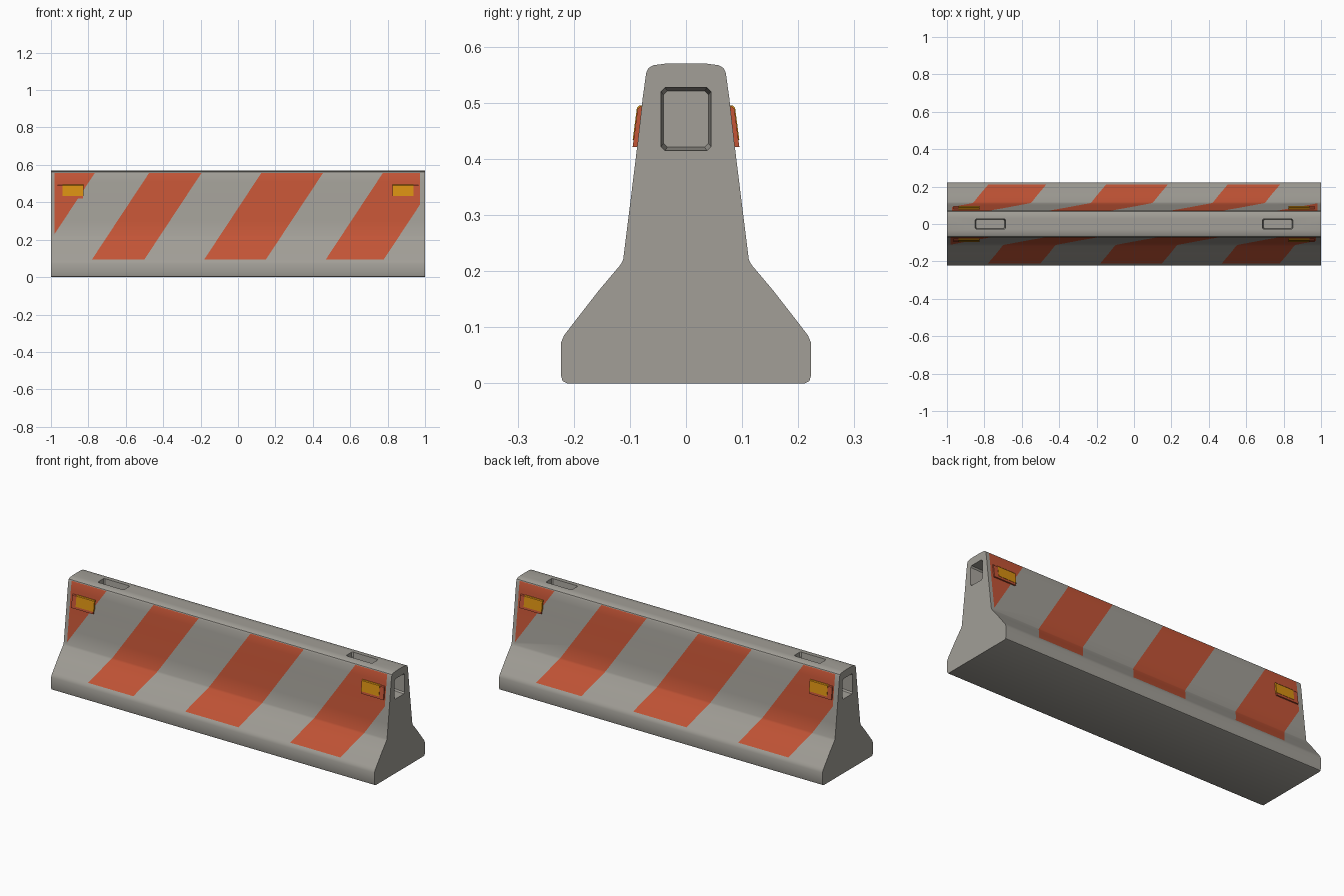
import bpy, bmesh
from mathutils import Vector

if "Cube" in bpy.data.objects:
    bpy.data.objects.remove(bpy.data.objects["Cube"])


def material(name, rgb):
    m = bpy.data.materials.new(name)
    m.diffuse_color = (*rgb, 1)
    m.use_nodes = True
    m.node_tree.nodes["Principled BSDF"].inputs["Base Color"].default_value = m.diffuse_color
    return m


CONCRETE = material("concrete_grey", (0.36, 0.345, 0.31))
ORANGE = material("stripe_orange", (0.55, 0.09, 0.037))
AMBER = material("reflector_amber", (0.68, 0.275, 0.006))


def loft(name, ring_a, ring_b, mats=()):
    """Closed solid between two matching rings of points."""
    bm = bmesh.new()
    a = [bm.verts.new(p) for p in ring_a]
    b = [bm.verts.new(p) for p in ring_b]
    bm.faces.new(a)
    bm.faces.new(b)
    for i in range(len(a)):
        j = (i + 1) % len(a)
        bm.faces.new((a[i], a[j], b[j], b[i]))
    bmesh.ops.recalc_face_normals(bm, faces=bm.faces[:])
    me = bpy.data.meshes.new(name)
    bm.to_mesh(me)
    bm.free()
    ob = bpy.data.objects.new(name, me)
    bpy.context.collection.objects.link(ob)
    for m in mats:
        me.materials.append(m)
    return ob


def activate(ob):
    bpy.ops.object.select_all(action='DESELECT')
    ob.select_set(True)
    bpy.context.view_layer.objects.active = ob


# Barrier body: mirrored half profile (y, z) swept along x
half = [(0.212, 0.0), (0.22, 0.004), (0.223, 0.015), (0.223, 0.072), (0.217, 0.086),
        (0.19, 0.121), (0.155, 0.166), (0.117, 0.211), (0.112, 0.22), (0.102, 0.3),
        (0.086, 0.43), (0.077, 0.51), (0.071, 0.553), (0.067, 0.562), (0.058, 0.567), (0.035, 0.57)]
profile = half + [(-y, z) for y, z in reversed(half)]
body = loft("barrier_body", [(-1, y, z) for y, z in profile],
            [(1, y, z) for y, z in profile], (CONCRETE, ORANGE))


# Recesses: end sockets and lifting pockets, with a slight draft
def rect(a, b, c):
    """Rectangle a x b with clipped corners c, centred on the origin."""
    return [(a - c, -b), (a, -b + c), (a, b - c), (a - c, b),
            (c - a, b), (-a, b - c), (-a, c - b), (c - a, -b)]


cutters = []
for s in (-1, 1):
    cutters.append(loft("end_socket_cutter",
                        [(s * 1.01, p, 0.471 + q) for p, q in rect(0.045, 0.057, 0.007)],
                        [(s * 0.92, p, 0.471 + q) for p, q in rect(0.040, 0.050, 0.007)]))
    cutters.append(loft("lifting_pocket_cutter",
                        [(s * 0.768 + p, q, 0.58) for p, q in rect(0.082, 0.029, 0.006)],
                        [(s * 0.768 + p, q, 0.53) for p, q in rect(0.076, 0.024, 0.006)]))
activate(body)
for c in cutters:
    mod = body.modifiers.new("recess", 'BOOLEAN')
    mod.operation = 'DIFFERENCE'
    mod.solver = 'EXACT'
    mod.object = c
    bpy.ops.object.modifier_apply(modifier=mod.name)
    bpy.data.objects.remove(c)

# Painted stripes: cut the long faces along slanted lines, colour between them
K, TOP = 0.66, 0.565                      # slant and reference height
Z_RANGE, U_RANGE = (0.095, 0.558), (-0.98, 0.972)
STRIPES = [(-1.5, -0.76), (-0.47, -0.19), (0.13, 0.46), (0.78, 1.09)]
bm = bmesh.new()
bm.from_mesh(body.data)


def side_faces(s):
    return [f for f in bm.faces if f.normal.y * s > 0.3 and f.calc_center_median().y * s > 0.06
            and max(v.co.x for v in f.verts) - min(v.co.x for v in f.verts) > 1e-5]


for s in (-1, 1):                         # back is the front turned half round
    planes = [((0, 0, z), (0, 0, 1)) for z in Z_RANGE]
    planes += [((-s * u, 0, 0), (1, 0, 0)) for u in U_RANGE]
    planes += [((-s * u, 0, TOP), (-s, 0, -K)) for pair in STRIPES for u in pair]
    for co, no in planes:
        fs = side_faces(s)
        es = list({e for f in fs for e in f.edges})
        vs = list({v for f in fs for v in f.verts})
        bmesh.ops.bisect_plane(bm, geom=vs + es + fs, dist=1e-5, plane_co=Vector(co),
                               plane_no=Vector(no).normalized())
    bm.normal_update()
    for f in side_faces(s):
        c = f.calc_center_median()
        u = -s * c.x
        t = u - K * (c.z - TOP)
        if (Z_RANGE[0] < c.z < Z_RANGE[1] and U_RANGE[0] < u < U_RANGE[1]
                and any(a < t < b for a, b in STRIPES)):
            f.material_index = 1
bm.to_mesh(body.data)
bm.free()
activate(body)
bpy.ops.object.shade_smooth_by_angle(angle=0.5)


# Reflectors: an orange holder and an amber lens near each end of both sides
def plate(name, s, x0, x1, z0, z1, thick, mat):
    def wall(z):
        return 0.086 - 0.123 * (z - 0.43)
    ring = [(wall(z0) - 0.01, z0), (wall(z0) + thick, z0),
            (wall(z1) + thick, z1 - 0.004), (wall(z1) + thick - 0.004, z1), (wall(z1) - 0.01, z1)]
    return loft(name, [(x0, s * y, z) for y, z in ring], [(x1, s * y, z) for y, z in ring], (mat,))


for s in (-1, 1):
    for e in (-1, 1):
        plate("reflector_holder", s, e * 0.83, e * 0.965, 0.421, 0.493, 0.008, ORANGE)
        plate("reflector_lens", s, e * 0.827, e * 0.938, 0.434, 0.495, 0.0095, AMBER)
